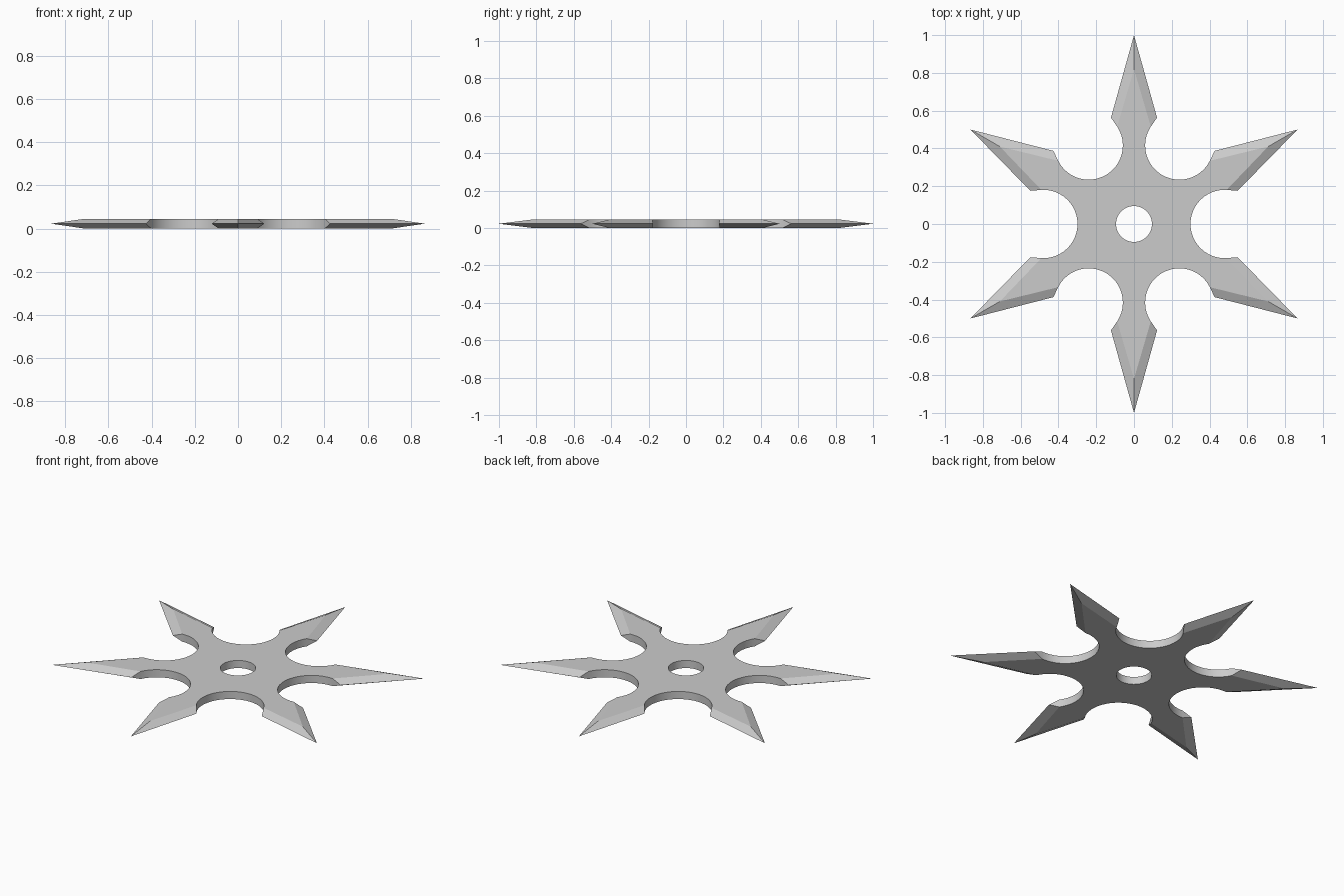
import bpy, bmesh
from math import sin, cos, radians, pi

if "Cube" in bpy.data.objects:
    bpy.data.objects.remove(bpy.data.objects["Cube"])

T = 0.045             # thickness
CUT_D, CUT_R = 0.48, 0.181   # round notches between the blades
HALF, SEG = 93.4, 24         # notch arc half angle, segments
HOLE_R, HOLE_N = 0.095, 48

bm = bmesh.new()


def polar(along, across, ang, z):
    c, s = cos(ang), sin(ang)
    return bm.verts.new((along * c - across * s, along * s + across * c, z))


def pair(along, across, ang):
    return polar(along, across, ang, T), polar(along, across, ang, 0)


# Key points for each of the six blades and notches
blades, notches = [], []
for i in range(6):
    a = radians(30 + 60 * i)
    blades.append(dict(tip=polar(1, 0, a, T / 2), ridge=pair(0.82, 0, a),
                       lo=polar(0.563, -0.122, a, T / 2),
                       hi=polar(0.563, 0.122, a, T / 2)))
    n = a + radians(30)
    arc = []
    for k in range(SEG + 1):
        t = pi + radians(HALF - 2 * HALF * k / SEG)
        arc.append(pair(CUT_D + CUT_R * cos(t), CUT_R * sin(t), n))
    # order runs from this blade to the next one, counter-clockwise
    if arc[0][0].co.angle(blades[i]['tip'].co) > arc[-1][0].co.angle(blades[i]['tip'].co):
        arc.reverse()
    notches.append(arc)

rings = [[], []]
for i, b in enumerate(blades):
    prev, nxt = notches[i - 1], notches[i]
    # Ground blade bevels, above and below
    for s in (0, 1):
        bm.faces.new((b['tip'], b['hi'], nxt[0][s], b['ridge'][s]))
        bm.faces.new((b['tip'], b['ridge'][s], prev[-1][s], b['lo']))
        rings[s] += [b['ridge'][s]] + [p[s] for p in nxt]
    # Shoulder ends and notch walls
    bm.faces.new((b['hi'], nxt[0][0], nxt[0][1]))
    bm.faces.new((b['lo'], prev[-1][0], prev[-1][1]))
    for p, q in zip(nxt, nxt[1:]):
        bm.faces.new((p[0], q[0], q[1], p[1]))

# Centre hole wall
hole = [pair(HOLE_R, 0, 2 * pi * k / HOLE_N) for k in range(HOLE_N)]
for k in range(HOLE_N):
    p, q = hole[k - 1], hole[k]
    bm.faces.new((p[0], q[0], q[1], p[1]))

# Flat caps with the hole left open
for s in (0, 1):
    edges = []
    for loop in (rings[s], [h[s] for h in hole]):
        for k in range(len(loop)):
            e = bm.edges.get((loop[k - 1], loop[k]))
            edges.append(e or bm.edges.new((loop[k - 1], loop[k])))
    bmesh.ops.triangle_fill(bm, edges=edges, use_beauty=True,
                            normal=(0, 0, 1 - 2 * s))

bmesh.ops.recalc_face_normals(bm, faces=bm.faces[:])
mesh = bpy.data.meshes.new("throwing_star")
bm.to_mesh(mesh)
bm.free()
star = bpy.data.objects.new("throwing_star", mesh)
bpy.context.collection.objects.link(star)
bpy.context.view_layer.objects.active = star
star.select_set(True)
bpy.ops.object.shade_smooth_by_angle(angle=radians(15))
